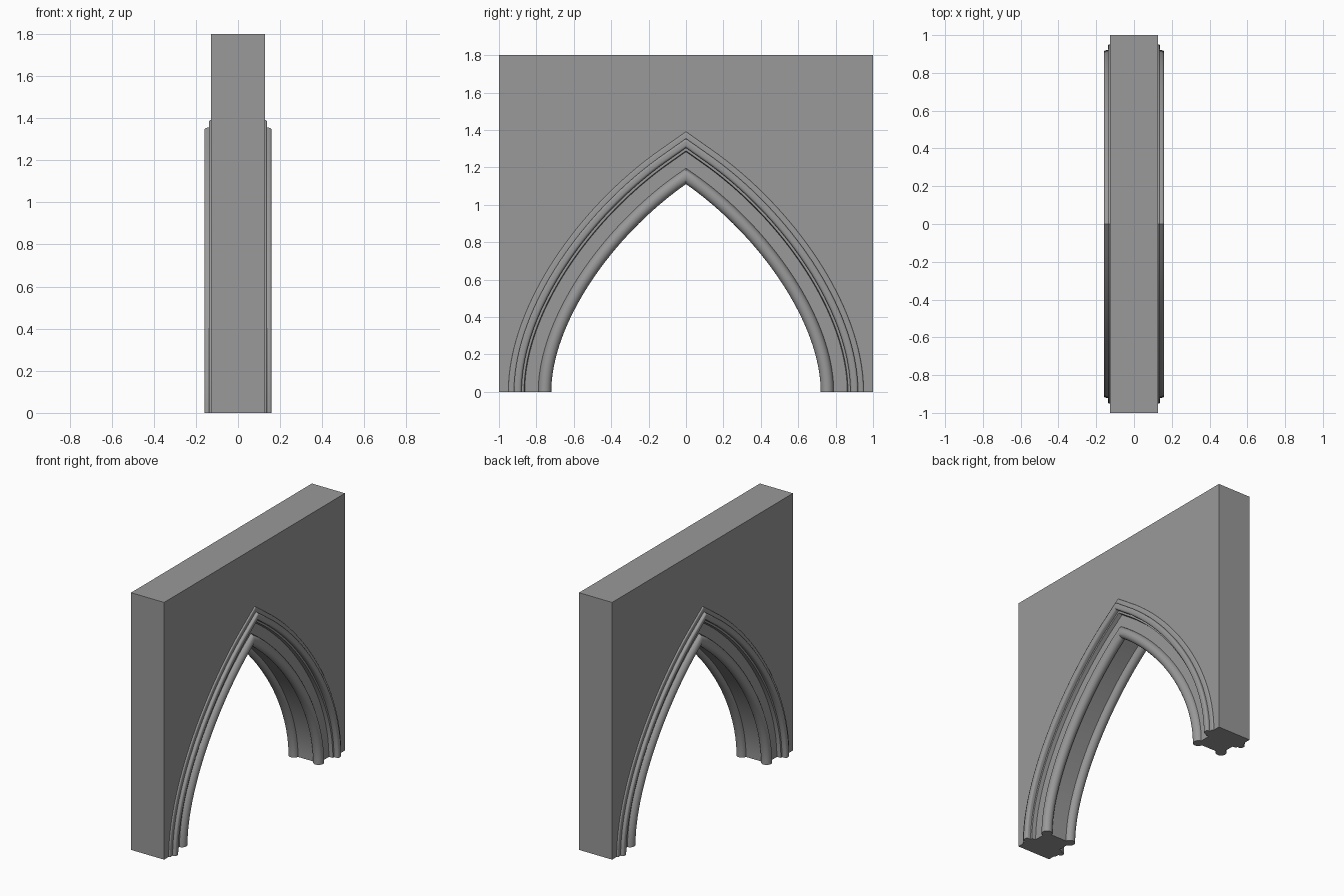
import bpy, bmesh, math
from mathutils import Vector

cube = bpy.data.objects.get("Cube")
if cube:
    bpy.data.objects.remove(cube)

stone = bpy.data.materials.new("grey stone")
stone.use_nodes = True
COLOUR = (0.32, 0.32, 0.32, 1)
stone.diffuse_color = COLOUR
stone.node_tree.nodes["Principled BSDF"].inputs["Base Color"].default_value = COLOUR

STEPS = 32
HALF, APEX = 0.72, 1.11          # inner half span and height of the opening
WALL = 0.128                     # half thickness of the wall
SEAT = 0.91                      # where the moulding meets the wall
CTRL = [Vector(p) for p in ((HALF, 0), (HALF, 0.36), (0.40, 0.83), (0, APEX))]


def arch_path(span):
    """Pointed arch offset outwards so that it springs at y = span."""
    a, b, c, d = CTRL
    offset = span - HALF
    half = []
    for i in range(STEPS + 1):
        t = i / STEPS
        u = 1 - t
        p = a * u**3 + b * 3*u*u*t + c * 3*u*t*t + d * t**3
        tan = ((b - a) * u*u + (c - b) * 2*u*t + (d - c) * t*t).normalized()
        n = Vector((tan.y, -tan.x))
        half.append(p + n * offset if i < STEPS else Vector((0, p.y + offset / n.y)))
    return half + [Vector((-p.x, p.y)) for p in reversed(half[:-1])]


def add_object(name, bm, smooth):
    bmesh.ops.recalc_face_normals(bm, faces=bm.faces)
    mesh = bpy.data.meshes.new(name)
    bm.to_mesh(mesh)
    bm.free()
    mesh.materials.append(stone)
    obj = bpy.data.objects.new(name, mesh)
    bpy.context.collection.objects.link(obj)
    if smooth:
        bpy.ops.object.select_all(action="DESELECT")
        obj.select_set(True)
        bpy.context.view_layer.objects.active = obj
        bpy.ops.object.shade_smooth_by_angle(angle=math.radians(35))
    return obj


def arc(cy, cx, radius, start, end, count):
    angles = [math.radians(start + (end - start) * i / count) for i in range(count + 1)]
    return [(cy + radius * math.cos(a), cx + radius * math.sin(a)) for a in angles]


# Wall panel with the pointed opening
bm = bmesh.new()
outline = arch_path(SEAT) + [Vector(p) for p in ((-1, 0), (-1, 1.8), (1, 1.8), (1, 0))]
face = bm.faces.new([bm.verts.new((-WALL, p.x, p.y)) for p in outline])
new = bmesh.ops.extrude_face_region(bm, geom=[face])["geom"]
bmesh.ops.translate(bm, vec=(2 * WALL, 0, 0),
                    verts=[v for v in new if isinstance(v, bmesh.types.BMVert)])
add_object("wall", bm, False)

# Moulding section for one side: hood step, outer roll, flat recess, inner roll
side = [(SEAT, WALL), (0.95, WALL)]
side += arc(0.942, 0.130, 0.008, 0, 90, 3)
side += [(0.92, 0.138)]
side += arc(0.908, 0.148, 0.012, 0, 90, 4)
side += arc(0.894, 0.145, 0.015, 90, 180, 4)
side += [(0.879, 0.128), (0.866, 0.128), (0.862, 0.100), (0.79, 0.100)]
side += arc(0.755, 0.095, 0.035, 0, 262, 14)
section = side + [(y, -x) for y, x in reversed(side)]

# Sweep the section along the arch
bm = bmesh.new()
rings = [[bm.verts.new((x, p.x, p.y)) for p in arch_path(y)] for y, x in section]
for r0, r1 in zip(rings, rings[1:] + rings[:1]):
    for i in range(len(r0) - 1):
        bm.faces.new((r0[i], r0[i + 1], r1[i + 1], r1[i]))
for end in (0, -1):
    bm.faces.new([r[end] for r in rings])
add_object("arch_moulding", bm, True)
